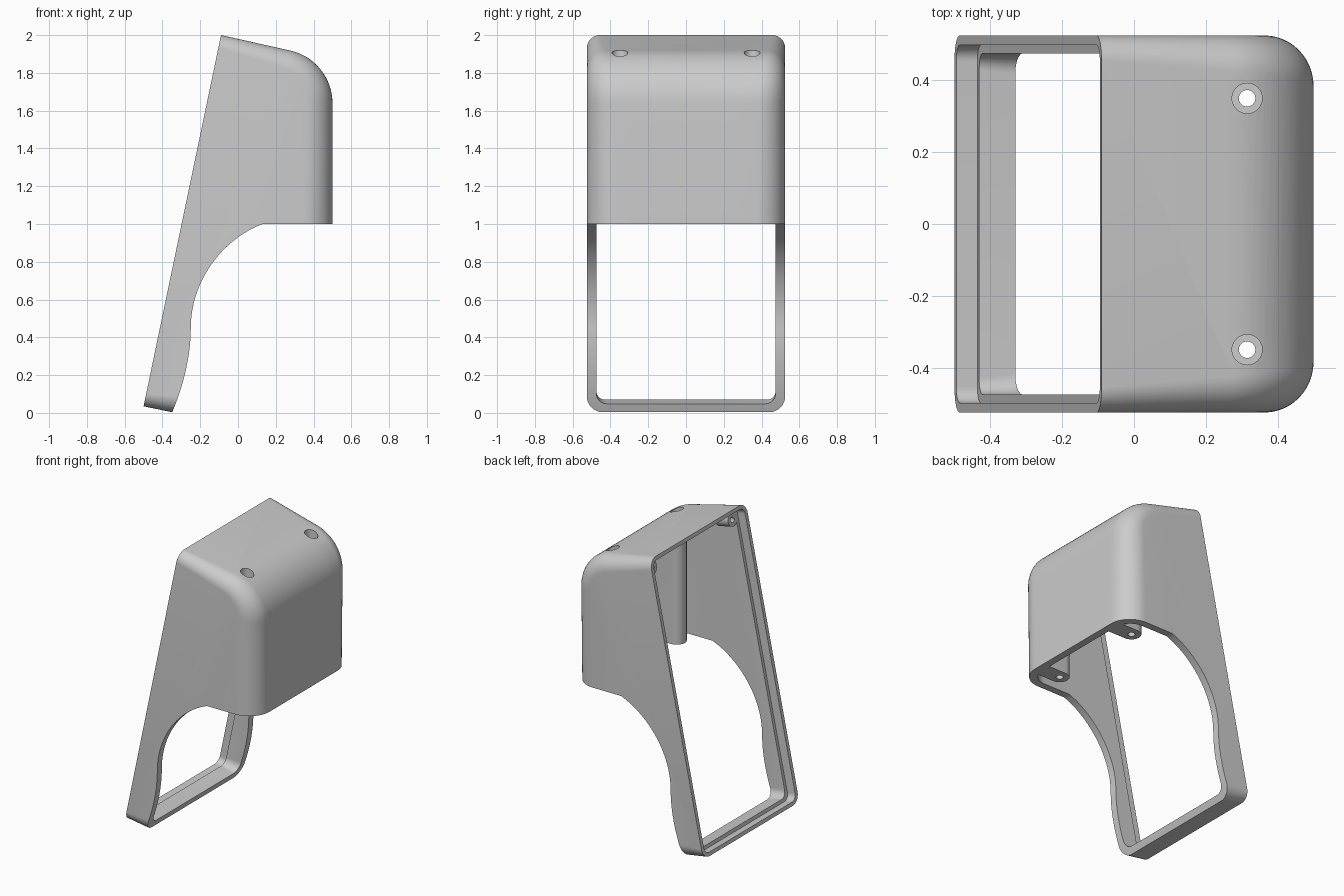
import bpy, bmesh
from math import pi, sin, cos, radians
from mathutils import Vector, Matrix
from mathutils.geometry import interpolate_bezier

cube = bpy.data.objects.get("Cube")
if cube:
    bpy.data.objects.remove(cube)

grey = bpy.data.materials.new("light_grey_plastic")
grey.use_nodes = True
colour = (0.6, 0.6, 0.6, 1)
grey.diffuse_color = colour
grey.node_tree.nodes["Principled BSDF"].inputs["Base Color"].default_value = colour

# Tilted frame of the open back: up along the rim, depth into the shell
foot, top = Vector((-0.5, 0.035)), Vector((-0.09, 2.0))
length = (top - foot).length
up = (top - foot).normalized()
depth = Vector((up.y, -up.x))


def rim(v, d):
    return foot + up * v + depth * d


def finish(name, bm):
    bmesh.ops.recalc_face_normals(bm, faces=bm.faces)
    mesh = bpy.data.meshes.new(name)
    bm.to_mesh(mesh)
    bm.free()
    mesh.materials.append(grey)
    obj = bpy.data.objects.new(name, mesh)
    bpy.context.collection.objects.link(obj)
    return obj


def rounded_slab(name, rows, half, steps=12):
    """Side profile rows (point, inward direction, edge radius), extruded across y."""
    bm = bmesh.new()
    angles = [pi / 2 * k / steps for k in range(steps + 1)]
    sections = [(-1, a) for a in reversed(angles)] + [(1, a) for a in angles]
    loops = []
    for side, a in sections:
        loop = []
        for p, inward, r in rows:
            q = p + inward * r * (1 - cos(a))
            loop.append(bm.verts.new((q.x, side * (half - r * (1 - sin(a))), q.y)))
        loops.append(loop)
    n = len(rows)
    for a, b in zip(loops, loops[1:]):
        for i in range(n):
            j = (i + 1) % n
            bm.faces.new((a[i], a[j], b[j], b[i]))
    bm.faces.new(loops[0])
    bm.faces.new(loops[-1])
    return finish(name, bm)


def rod(name, start, end, radius):
    start, end = Vector(start), Vector(end)
    axis = end - start
    bm = bmesh.new()
    turn = axis.to_track_quat('Z', 'Y').to_matrix().to_4x4()
    bmesh.ops.create_cone(bm, cap_ends=True, segments=40, radius1=radius, radius2=radius,
                          depth=axis.length,
                          matrix=Matrix.Translation((start + end) / 2) @ turn)
    return finish(name, bm)


def box(name, low, high):
    low, high = Vector(low), Vector(high)
    bm = bmesh.new()
    bmesh.ops.create_cube(bm, size=1, matrix=Matrix.Translation((low + high) / 2)
                          @ Matrix.Diagonal((*(high - low), 1)))
    return finish(name, bm)


def combine(target, tool, operation, keep=False):
    mod = target.modifiers.new("cut", 'BOOLEAN')
    mod.operation, mod.object, mod.solver = operation, tool, 'EXACT'
    bpy.context.view_layer.objects.active = target
    bpy.ops.object.modifier_apply(modifier=mod.name)
    if not keep:
        bpy.data.objects.remove(tool)


def body_rows(wall, back):
    """Hood side profile, inset by the wall thickness."""
    arc_r, tilt = 0.285, radians(78)
    centre = Vector((0.5 - arc_r, 1.64))
    rows = [(rim(wall, back), up, 0.07 - wall * 0.8),
            (rim(length - wall, back), -up, 0.07 - wall * 0.8)]
    for i in range(17):
        t = i / 16
        out = Vector((cos(tilt * (1 - t)), sin(tilt * (1 - t))))
        rows.append((centre + out * (arc_r - wall), -out, 0.1 + 0.04 * t - wall * 0.8))
    corner = Vector((0.5 - wall, -0.173 + wall))
    rows.append((corner, Vector((-1, 1.2)), 0.18 - wall * 0.8))
    return rows


# Outer hood, hollowed from the open back
outer = rounded_slab("outer_form", body_rows(0, 0), 0.525)
shell = rounded_slab("hood_shell", body_rows(0, 0), 0.525)
combine(shell, rounded_slab("cavity", body_rows(0.05, -0.1), 0.475), 'DIFFERENCE')

# Screw posts against the front wall and small mounts in the upper corners
for side in (-1, 1):
    y = side * 0.35
    post = rod("post", (0.315, y, 0.9), (0.315, y, 2.1), 0.062)
    combine(post, box("web", (0.315, y - 0.062, 0.9), (0.6, y + 0.062, 2.1)), 'UNION')
    a, b = rim(length - 0.085, 0.06), rim(length - 0.085, 0.16)
    mount = rod("mount", (a.x, side * 0.44, a.y), (b.x, side * 0.44, b.y), 0.05)
    for part in (post, mount):
        combine(part, outer, 'INTERSECT', keep=True)
        combine(shell, part, 'UNION')
bpy.data.objects.remove(outer)

# Stepped recess round the back opening
recess = [(rim(v, d), s * up, 0.045) for v, d, s in
          ((0.025, -0.1, 1), (length - 0.025, -0.1, -1),
           (length - 0.025, 0.06, -1), (0.025, 0.06, 1))]
lip = rounded_slab("recess", recess, 0.498)
# Only the wall ring is affected, as the recess is shallow
combine(shell, lip, 'DIFFERENCE')

# Scooped underside
upper = [Vector(p) for p in ((0.13, 1.0), (-0.08, 0.92), (-0.25, 0.70), (-0.25, 0.45))]
lower = [Vector(p) for p in ((-0.25, 0.45), (-0.25, 0.30), (-0.29, 0.14), (-0.35, 0.0))]
curve = list(interpolate_bezier(*upper, 25)) + list(interpolate_bezier(*lower, 17))[1:]
outline = [(1, 1)] + [(p.x, p.y) for p in curve] + [(-0.43, -0.2), (1, -0.5)]
bm = bmesh.new()
face = bm.faces.new([bm.verts.new((x, -1, z)) for x, z in outline])
moved = bmesh.ops.extrude_face_region(bm, geom=[face])["geom"]
bmesh.ops.translate(bm, vec=(0, 2, 0), verts=[v for v in moved if isinstance(v, bmesh.types.BMVert)])
combine(shell, finish("scoop", bm), 'DIFFERENCE')

# Screw holes with counterbores, and mount holes
for side in (-1, 1):
    y = side * 0.35
    combine(shell, rod("hole", (0.315, y, 0.8), (0.315, y, 2.2), 0.023), 'DIFFERENCE')
    combine(shell, rod("counterbore", (0.315, y, 1.8), (0.315, y, 2.2), 0.042), 'DIFFERENCE')
    a, b = rim(length - 0.09, 0.0), rim(length - 0.09, 0.2)
    combine(shell, rod("mount_hole", (a.x, side * 0.435, a.y), (b.x, side * 0.435, b.y), 0.018),
            'DIFFERENCE')

# Smooth shading with crisp edges
bpy.ops.object.select_all(action='DESELECT')
shell.select_set(True)
bpy.context.view_layer.objects.active = shell
bpy.ops.object.shade_smooth_by_angle(angle=radians(30))
